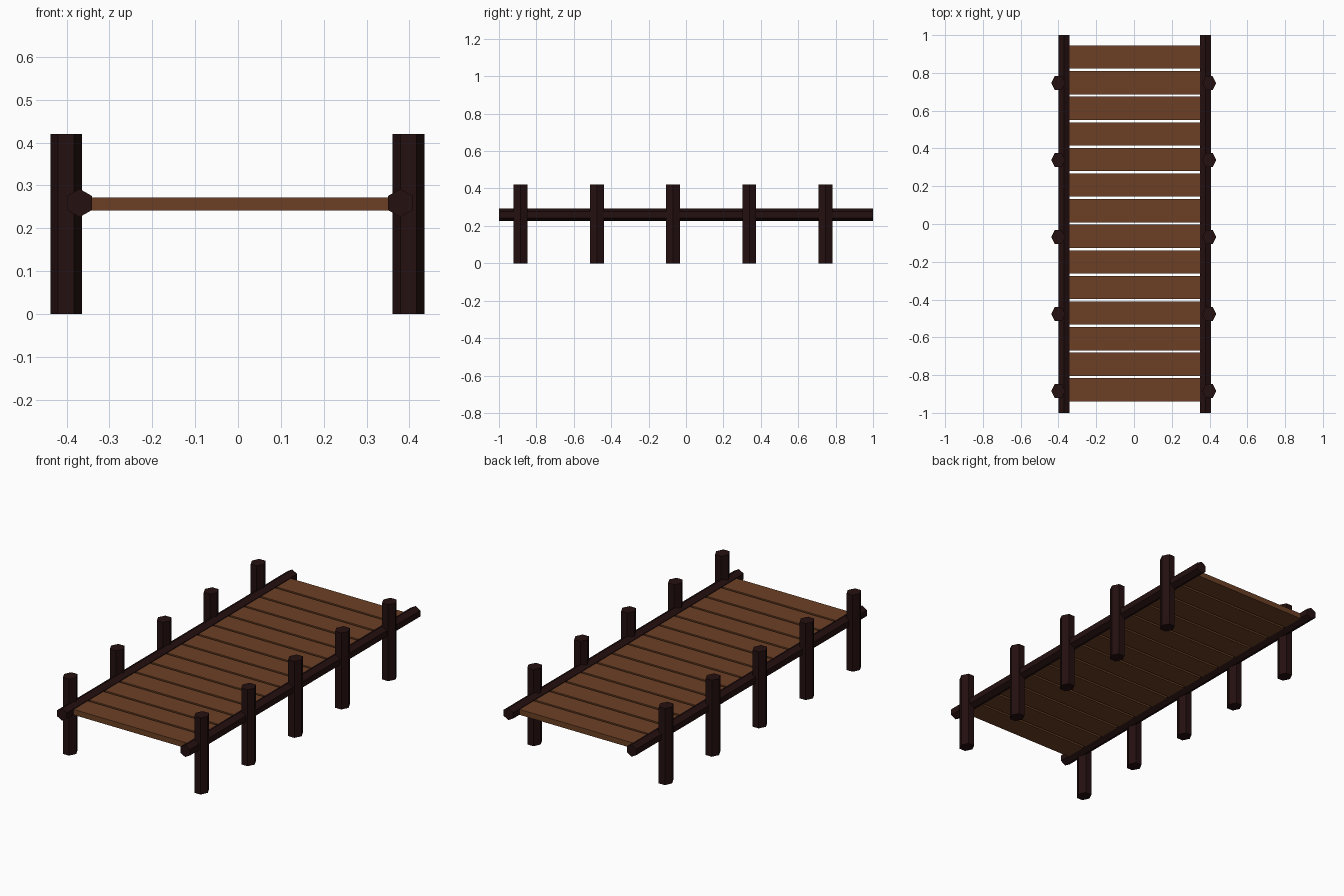
import bpy, math
from mathutils import Matrix

if "Cube" in bpy.data.objects:
    bpy.data.objects.remove(bpy.data.objects["Cube"])


def material(name, rgb):
    m = bpy.data.materials.new(name)
    m.diffuse_color = (*rgb, 1)
    m.use_nodes = True
    m.node_tree.nodes["Principled BSDF"].inputs["Base Color"].default_value = m.diffuse_color
    return m


dark_wood = material("dark wood", (0.018, 0.005, 0.005))
plank_wood = material("plank wood", (0.150, 0.051, 0.018))


def finish(name, mat):
    ob = bpy.context.object
    ob.name = name
    ob.data.materials.append(mat)
    return ob


def hex_bar(name, center, half_x, half_y, length, along_y=False):
    """Six-sided bar: corners on local +-x; half_y is the flat-to-flat half."""
    bpy.ops.mesh.primitive_cylinder_add(vertices=6, radius=1, depth=1)
    ob = finish(name, dark_wood)
    me = ob.data
    # primitive corners lie on the y axis, so turn them onto x
    me.transform(Matrix.Rotation(math.pi / 2, 4, 'Z'))
    me.transform(Matrix.Diagonal((half_x, half_y / math.cos(math.pi / 6), length, 1)))
    if along_y:
        # lay the bar down along y with its corners up and down
        me.transform(Matrix.Rotation(math.pi / 2, 4, 'Y') @ Matrix.Rotation(math.pi / 2, 4, 'X'))
    ob.location = center
    return ob


# side rails and their posts
for side, post_x, rail_x in (("left", -0.401, -0.370), ("right", 0.398, 0.379)):
    hex_bar(f"{side}_rail", (rail_x, 0, 0.259), 0.033, 0.029, 2.0, along_y=True)
    for i in range(5):
        hex_bar(f"{side}_post_{i + 1}", (post_x, -0.884 + i * 0.4075, 0.21),
                0.037, 0.037, 0.42)

# deck planks
for i in range(14):
    bpy.ops.mesh.primitive_cube_add(size=1, location=(0.003, -0.878 + i * 0.1355, 0.257))
    ob = finish(f"plank_{i + 1}", plank_wood)
    ob.data.transform(Matrix.Diagonal((0.73, 0.123, 0.03, 1)))
